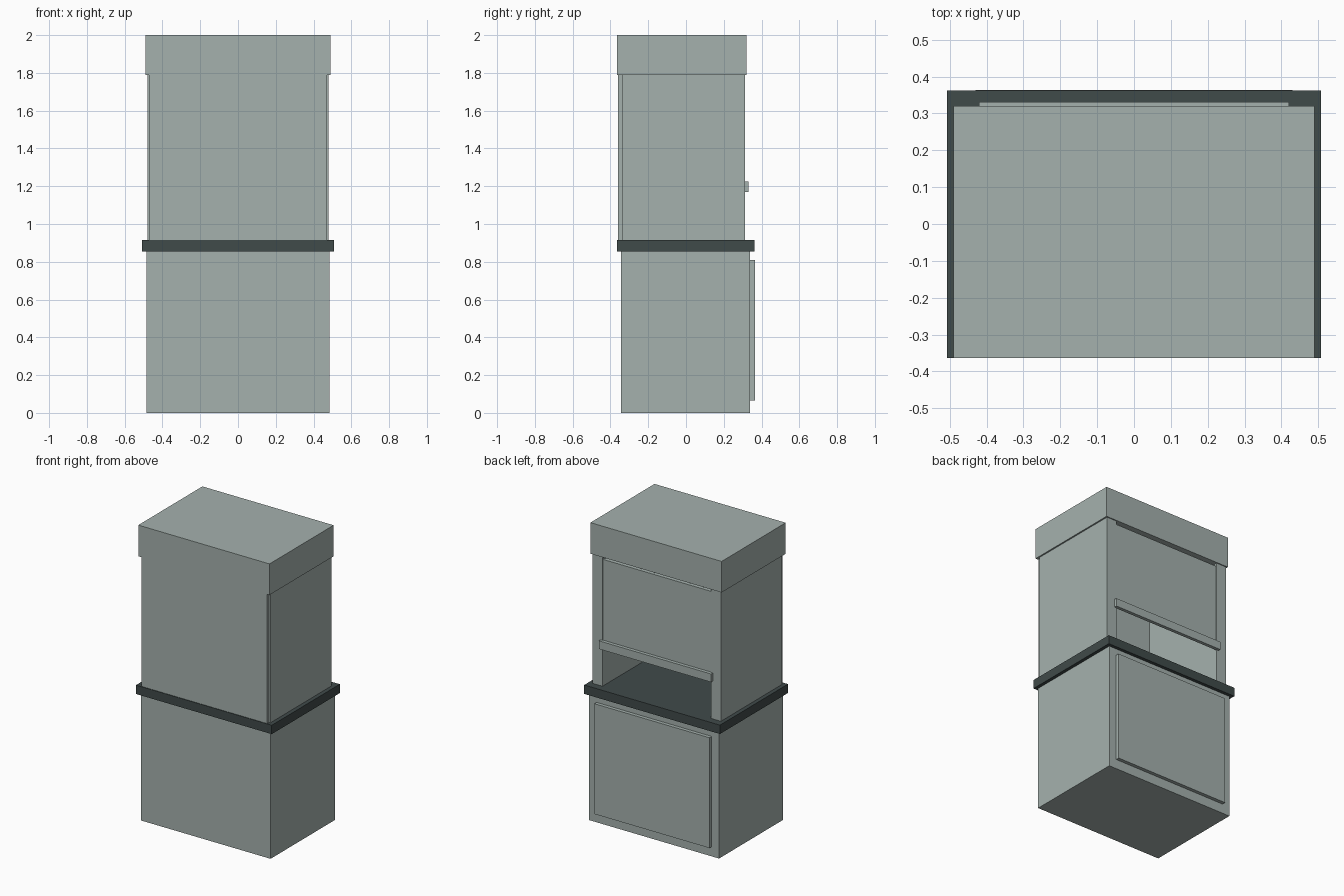
import bpy

cube = bpy.data.objects.get("Cube")
if cube:
    bpy.data.objects.remove(cube, do_unlink=True)


def material(name, color):
    mat = bpy.data.materials.new(name)
    mat.use_nodes = True
    mat.diffuse_color = color
    mat.node_tree.nodes["Principled BSDF"].inputs["Base Color"].default_value = color
    return mat


grey = material("pale grey green", (0.375, 0.44, 0.42, 1))
dark = material("dark slate", (0.051, 0.069, 0.068, 1))


def box(name, x, y, z, mat=grey):
    """Box from (min, max) ranges along each axis."""
    ranges = (x, y, z)
    bpy.ops.mesh.primitive_cube_add(size=1, location=[sum(r) / 2 for r in ranges])
    obj = bpy.context.object
    obj.name = name
    obj.scale = [r[1] - r[0] for r in ranges]
    bpy.ops.object.transform_apply(location=False, rotation=False, scale=True)
    obj.data.materials.append(mat)
    return obj


# Lower cabinet with its door panel, and the worktop
box("base_cabinet", (-0.485, 0.485), (-0.345, 0.34), (0, 0.855))
box("cabinet_door", (-0.43, 0.43), (0.34, 0.364), (0.065, 0.81))
box("worktop", (-0.507, 0.507), (-0.364, 0.362), (0.855, 0.915), dark)

# Working chamber: thick side walls, back panel and head box
for name, side in (("left_wall", 1), ("right_wall", -1)):
    box(name, sorted((side * 0.405, side * 0.48)), (-0.34, 0.313), (0.915, 1.79))
box("back_panel", (-0.47, 0.47), (-0.36, -0.335), (0.915, 1.79))
box("head_box", (-0.49, 0.49), (-0.364, 0.32), (1.79, 2))

# Sliding sash, open below, with a slit above and a grip rail
box("sash", (-0.405, 0.405), (0.285, 0.308), (1.19, 1.77))
box("sash_rail", (-0.42, 0.42), (0.308, 0.331), (1.17, 1.225))
